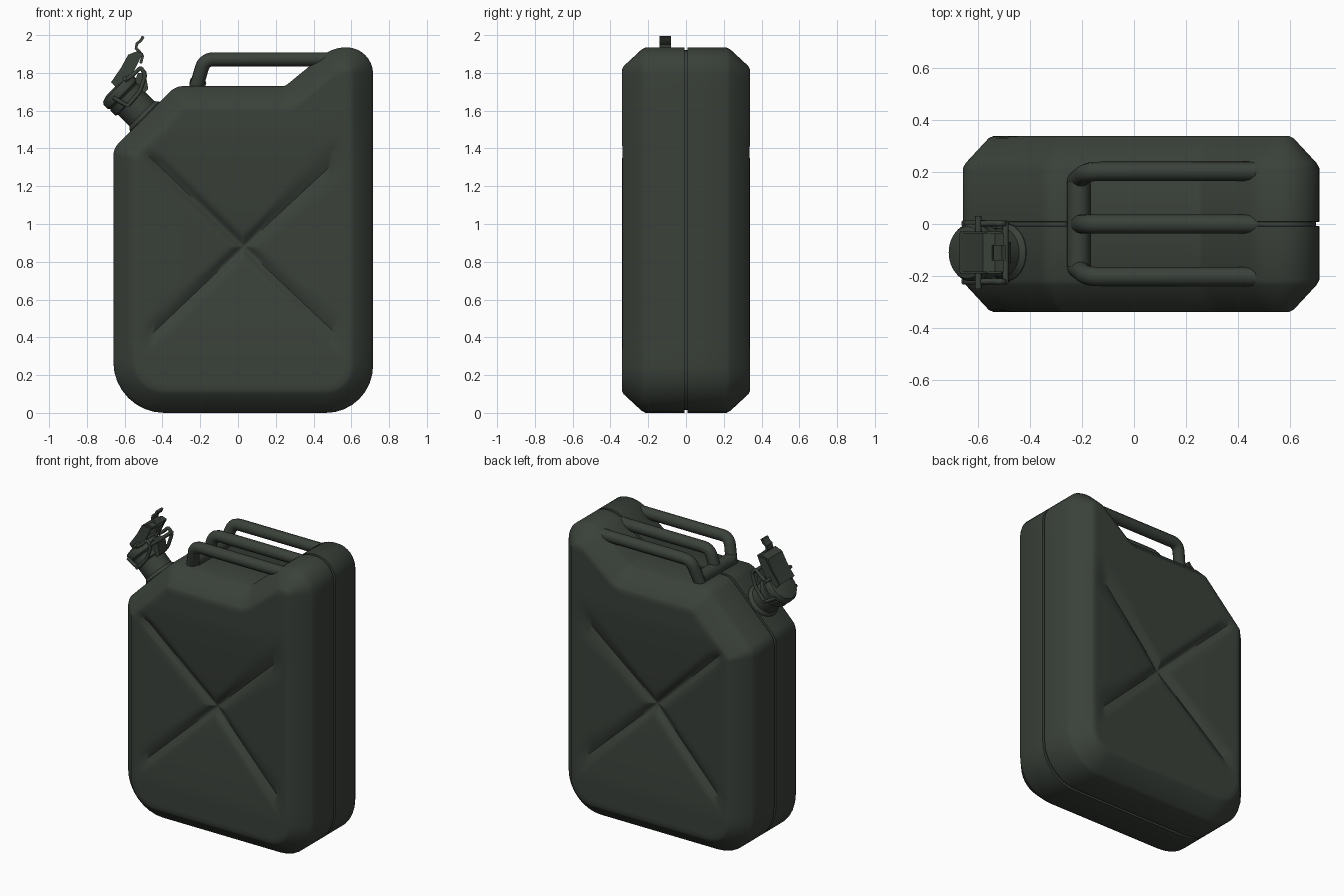
import bpy, bmesh, math
from mathutils import Vector, Matrix

if "Cube" in bpy.data.objects:
    bpy.data.objects.remove(bpy.data.objects["Cube"])

paint = bpy.data.materials.new("dark_olive_paint")
paint.diffuse_color = (0.042, 0.052, 0.042, 1)
paint.use_nodes = True
paint.node_tree.nodes["Principled BSDF"].inputs["Base Color"].default_value = paint.diffuse_color


def finish(name, bm, angle=35):
    bmesh.ops.recalc_face_normals(bm, faces=bm.faces)
    me = bpy.data.meshes.new(name)
    bm.to_mesh(me)
    bm.free()
    ob = bpy.data.objects.new(name, me)
    bpy.context.collection.objects.link(ob)
    me.materials.append(paint)
    smooth(ob, angle)
    return ob


def smooth(ob, angle=35):
    bpy.ops.object.select_all(action='DESELECT')
    ob.select_set(True)
    bpy.context.view_layer.objects.active = ob
    bpy.ops.object.shade_smooth_by_angle(angle=math.radians(angle))


# Body outline seen from the front: corner x, corner z, rounding radius
CORNERS = [(-.66, 0, .27), (.715, 0, .25), (.715, 1.935, .14), (.50, 1.935, .2),
           (.25, 1.73, .05), (-.33, 1.73, .1), (-.66, 1.40, .1)]


def outline(inset, arc=8, straight=16):
    n = len(CORNERS)
    P = [Vector(c[:2]) for c in CORNERS]
    D = [(P[(i + 1) % n] - P[i]).normalized() for i in range(n)]
    arcs = []
    for i in range(n):
        d0, d1 = D[i - 1], D[i]
        n0, n1 = Vector((-d0.y, d0.x)), Vector((-d1.y, d1.x))
        c = P[i] + (n0 + n1) * inset / (1 + n0.dot(n1))
        turn = math.atan2(d0.x * d1.y - d0.y * d1.x, d0.dot(d1))
        side = 1 if turn > 0 else -1
        r = max(CORNERS[i][2] - side * inset, .025)
        start = c - d0 * r * math.tan(abs(turn) / 2)
        mid = start + n0 * r * side
        arcs.append([mid + Matrix.Rotation(turn * k / arc, 2) @ (start - mid)
                     for k in range(arc + 1)])
    pts = []
    for i in range(n):
        a, b = arcs[i][-1], arcs[(i + 1) % n][0]
        pts += arcs[i] + [a.lerp(b, k / straight) for k in range(1, straight)]
    return pts


# Pressed side panel: shallow hollow with a cross of soft grooves
CX, CZ = .03, .88


def hollow(p):
    u, v = abs(p.x - CX) / .51, abs(p.y - CZ) / .49
    q = max(u, v)
    fade = min(1, max(0, (1.06 - q) / .16))
    groove = math.exp(-((u - v) * .35 / .028) ** 2) * fade * fade * (3 - 2 * fade)
    return .06 * max(0, 1 - q / 1.22) ** 1.3 + .024 * groove


def build_body():
    bm = bmesh.new()
    face_line = outline(.12)
    centre = Vector((CX, CZ))
    rings = 28
    half = []
    for k in range(1, rings + 1):
        ring = [centre.lerp(p, k / rings) for p in face_line]
        half.append([(p.x, -.34 + hollow(p), p.y) for p in ring])
    # bevelled shoulder, flat rim, centre seam
    for inset, y in [(.10, -.331), (.012, -.236), (0, -.215), (0, -.009), (.014, -.007)]:
        half.append([(p.x, y, p.y) for p in outline(inset)])
    loops = half + [[(x, -y, z) for x, y, z in ring] for ring in reversed(half)]
    vs = [[bm.verts.new(c) for c in ring] for ring in loops]
    m = len(face_line)
    for a, b in zip(vs, vs[1:]):
        for j in range(m):
            bm.faces.new((a[j], a[(j + 1) % m], b[(j + 1) % m], b[j]))
    deep = .34 - hollow(centre)
    for ring, y in ((vs[0], -deep), (vs[-1], deep)):
        c = bm.verts.new((CX, y, CZ))
        for j in range(m):
            bm.faces.new((ring[j], ring[(j + 1) % m], c))
    finish("can_body", bm, 40)


build_body()


# Round bar along a path
def tube(name, pts, r, bend=0):
    path = [Vector(pts[0])]
    for i in range(1, len(pts) - 1):
        a, p, b = (Vector(pts[j]) for j in (i - 1, i, i + 1))
        if bend:
            s, e = p + (a - p).normalized() * bend, p + (b - p).normalized() * bend
            path += [s.lerp(p, t).lerp(p.lerp(e, t), t) for t in (0, .2, .4, .6, .8, 1)]
        else:
            path.append(p)
    path.append(Vector(pts[-1]))
    cu = bpy.data.curves.new(name, 'CURVE')
    cu.dimensions = '3D'
    cu.bevel_depth = r
    cu.bevel_resolution = 4
    cu.use_fill_caps = True
    sp = cu.splines.new('POLY')
    sp.points.add(len(path) - 1)
    for q, c in zip(sp.points, path):
        q.co = (c.x, c.y, c.z, 1)
    ob = bpy.data.objects.new(name, cu)
    bpy.context.collection.objects.link(ob)
    cu.materials.append(paint)
    bpy.ops.object.select_all(action='DESELECT')
    ob.select_set(True)
    bpy.context.view_layer.objects.active = ob
    bpy.ops.object.convert(target='MESH')
    smooth(bpy.context.view_layer.objects.active)


# Three carrying bars and the low bar joining their feet
for label, y in (("front", -.203), ("middle", 0), ("back", .203)):
    tube("handle_bar_" + label, [(-.228, y * .8, 1.70), (-.178, y, 1.872), (.52, y, 1.872)], .037, .05)
tube("handle_foot_bar", [(-.213, -.165, 1.745), (-.213, .165, 1.745)], .045)

# Spout, tilted 45 degrees: local z runs along the neck, local x up and right
S = math.sqrt(.5)
SY = -.11
TILT = Matrix(((S, 0, -S, -.495), (0, 1, 0, SY), (S, 0, S, 1.57), (0, 0, 0, 1)))


def lathe(name, profile, seg=40):
    bm = bmesh.new()
    rows = [[bm.verts.new(TILT @ Vector((r * math.cos(2 * math.pi * k / seg),
                                         r * math.sin(2 * math.pi * k / seg), h)))
             for k in range(seg)] for r, h in profile]
    for a, b in zip(rows, rows[1:]):
        for k in range(seg):
            bm.faces.new((a[k], a[(k + 1) % seg], b[(k + 1) % seg], b[k]))
    bm.faces.new(rows[0])
    bm.faces.new(rows[-1])
    finish(name, bm)


lathe("spout_neck", [(.11, -.12), (.11, 0), (.094, .02), (.094, .12)])
lathe("spout_collar", [(.094, .105), (.106, .112), (.106, .15), (.094, .157)])
lathe("spout_cap", [(.095, .15), (.110, .165), (.110, .195), (.10, .21), (.06, .222)])


# Flat plate: front-view polygon given thickness along y
def plate(name, pts, y0, y1):
    bm = bmesh.new()
    f = bm.faces.new([bm.verts.new((x, y0, z)) for x, z in pts])
    ext = bmesh.ops.extrude_face_region(bm, geom=[f], use_keep_orig=True)
    bmesh.ops.translate(bm, vec=(0, y1 - y0, 0),
                        verts=[v for v in ext['geom'] if isinstance(v, bmesh.types.BMVert)])
    finish(name, bm)


def ribbon(name, pts, thick, half):
    P = [Vector(p) for p in pts]
    left, right = [], []
    for i, p in enumerate(P):
        d = (P[min(i + 1, len(P) - 1)] - P[max(i - 1, 0)]).normalized() * thick / 2
        left.append((p.x - d.y, p.y + d.x))
        right.append((p.x + d.y, p.y - d.x))
    plate(name, left + right[::-1], SY - half, SY + half)


# Locking lever with cheeks and curled thumb tab
ribbon("lever_plate", [(-.665, 1.745), (-.61, 1.825), (-.575, 1.89), (-.535, 1.905), (-.505, 1.895)], .018, .075)
ribbon("lever_tab", [(-.502, 1.993), (-.513, 1.972), (-.535, 1.955), (-.54, 1.93), (-.52, 1.91),
                     (-.505, 1.89), (-.515, 1.85)], .015, .03)
for label, s in (("front", -1), ("back", 1)):
    y = SY + s * .075
    plate("lever_cheek_" + label, [(-.67, 1.75), (-.625, 1.70), (-.575, 1.76), (-.535, 1.84),
                                   (-.51, 1.895), (-.565, 1.90), (-.61, 1.825)], y - .006, y + .006)
    # wire links beside the cap
    y = SY + s * .112
    wire = [(-.66, 1.67), (-.585, 1.625), (-.52, 1.70), (-.49, 1.79),
            (-.515, 1.83), (-.555, 1.79), (-.60, 1.76)]
    tube("clamp_wire_" + label, [(x, y, z) for x, z in wire], .011, .018)
# Hinge block and cross pins
plate("hinge_block", [(-.56, 1.72), (-.515, 1.675), (-.475, 1.715), (-.49, 1.80), (-.53, 1.80)], SY - .04, SY + .04)
for label, x, z, h in (("upper", -.60, 1.77, .14), ("lower", -.585, 1.63, .125), ("rear", -.495, 1.80, .12)):
    tube("pin_" + label, [(x, SY - h, z), (x, SY + h, z)], .012)
